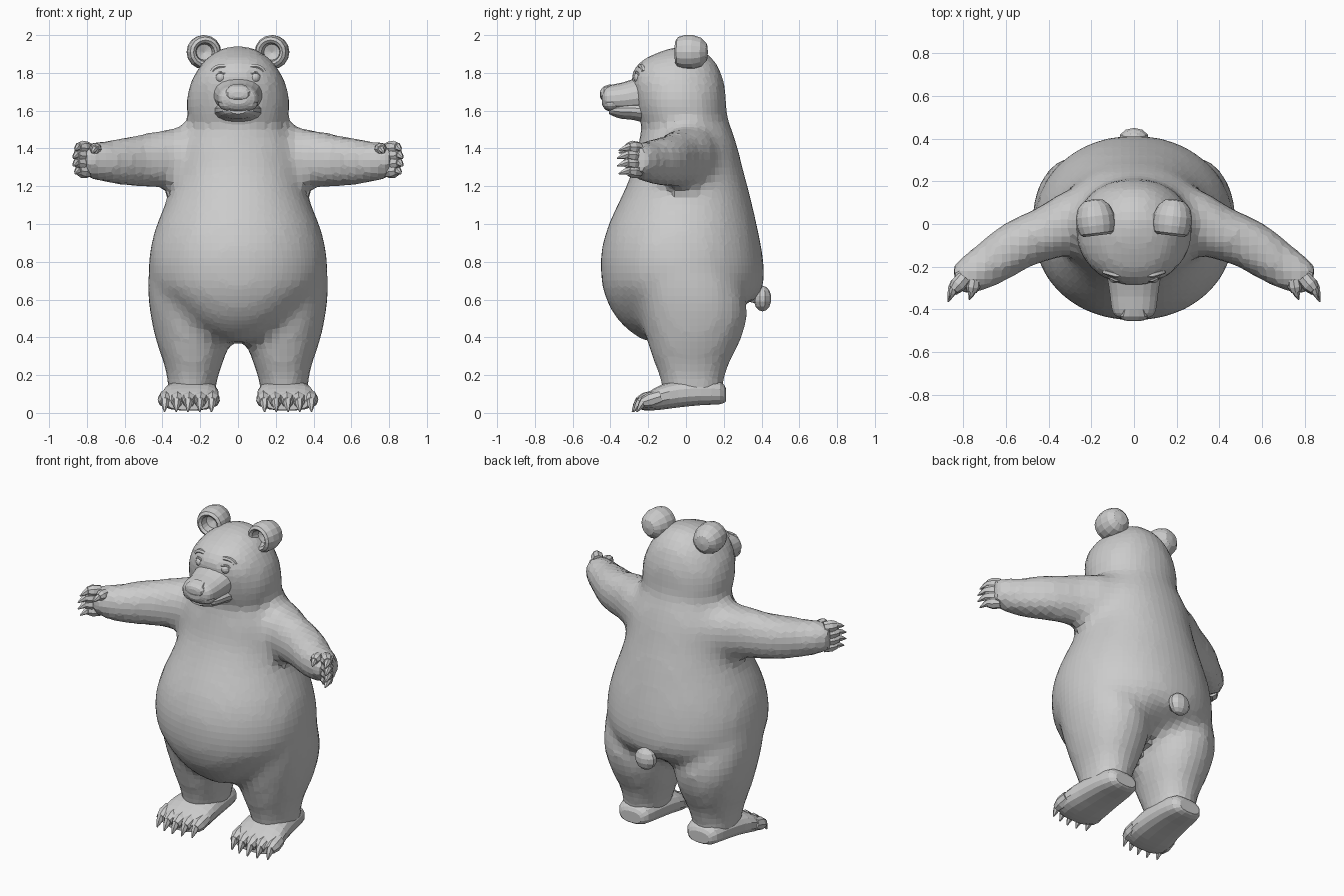
import bpy
import bmesh
import math
from mathutils import Vector, Matrix

cube = bpy.data.objects.get("Cube")
if cube:
    bpy.data.objects.remove(cube, do_unlink=True)

grey = bpy.data.materials.new("plain grey")
grey.use_nodes = True
colour = (.6, .6, .6, 1)
grey.diffuse_color = colour
grey.node_tree.nodes["Principled BSDF"].inputs["Base Color"].default_value = colour


def finish(name, bm, mirror=False):
    """Turn a bmesh into a flat-shaded object, optionally mirrored in x."""
    bmesh.ops.recalc_face_normals(bm, faces=bm.faces)
    mesh = bpy.data.meshes.new(name)
    bm.to_mesh(mesh)
    bm.free()
    mesh.materials.append(grey)
    obj = bpy.data.objects.new(name, mesh)
    bpy.context.collection.objects.link(obj)
    if mirror:
        mod = obj.modifiers.new("mirror", "MIRROR")
        mod.use_mirror_merge = False
    return obj


def smooth_rows(rows, steps):
    """Catmull-Rom interpolation between rows of section measurements."""
    rows = [Vector(r) for r in rows]
    out = []
    for i in range(len(rows) - 1):
        p, a, b, q = rows[max(i - 1, 0)], rows[i], rows[i + 1], rows[min(i + 2, len(rows) - 1)]
        for k in range(steps):
            t = k / steps
            out.append(a + (b - p) * (t * (1 - t) ** 2 / 2) + (b - a) * (t * t * (3 - 2 * t))
                       - (q - a) * (t * t * (1 - t) / 2))
    return out + [rows[-1]]


def loft(bm, sections, n, power=2):
    """Skin closed sections given as (centre, half axis, half axis)."""
    rings = []
    for c, u, v in sections:
        ring = []
        for k in range(n):
            a = math.tau * (k + .5) / n
            co, si = math.cos(a), math.sin(a)
            co = math.copysign(abs(co) ** (2 / power), co)
            si = math.copysign(abs(si) ** (2 / power), si)
            ring.append(bm.verts.new(c + u * co + v * si))
        rings.append(ring)
    for r, s in zip(rings, rings[1:]):
        for k in range(n):
            m = (k + 1) % n
            bm.faces.new((r[k], r[m], s[m], s[k]))
    bm.faces.new(rings[0])
    bm.faces.new(rings[-1])


def upright(rows):
    """Rows of z, x min, x max, y min, y max."""
    return [(Vector(((a + b) / 2, (c + d) / 2, z)), Vector(((b - a) / 2, 0, 0)),
             Vector((0, (d - c) / 2, 0))) for z, a, b, c, d in smooth_rows(rows, 2)]


def lengthwise(rows, steps=2):
    """Rows of y, x min, x max, z min, z max."""
    return [(Vector(((a + b) / 2, y, (c + d) / 2)), Vector(((b - a) / 2, 0, 0)),
             Vector((0, 0, (d - c) / 2))) for y, a, b, c, d in smooth_rows(rows, steps)]


def part(name, sections, n, power=2, mirror=False):
    bm = bmesh.new()
    loft(bm, sections, n, power)
    return finish(name, bm, mirror)


def symmetric(rows):
    return [(p, -w, w, a, b) for p, w, a, b in rows]


def ball(bm, centre, size, u=10, v=7):
    m = Matrix.Translation(centre) @ Matrix.Diagonal((*size, 1))
    bmesh.ops.create_uvsphere(bm, u_segments=u, v_segments=v, radius=1, matrix=m)


def digit(bm, root, knuckle, tip, r):
    """A stubby toe or finger with a tapering claw."""
    root, knuckle, tip = Vector(root), Vector(knuckle), Vector(tip)

    def ring(p, d, rad):
        u = d.cross(Vector((.3, .1, 1))).normalized()
        return p, u * rad, d.cross(u).normalized() * rad
    d, e = knuckle - root, tip - knuckle
    loft(bm, [ring(root, d, r), ring(root + d * .6, d, r * 1.1),
              ring(knuckle, d, r * .75)], 8)
    loft(bm, [ring(knuckle - e * .3, e, r * .6), ring(knuckle + e * .3, e, r * .5),
              ring(tip, e, r * .1)], 6)


# Body: limbs, torso and head fused into one skin
body = bmesh.new()
loft(body, upright([
    (.06, .12, .37, -.12, .2), (.15, .115, .372, -.13, .2), (.25, .085, .39, -.165, .225),
    (.37, .045, .432, -.205, .285), (.5, .025, .462, -.24, .325), (.62, .03, .477, -.262, .31),
    (.74, .06, .475, -.265, .26), (.87, .14, .45, -.25, .2), (1, .24, .39, -.16, .14)]),
    20, 2.15)

# Arms, swept forward: x, y, half thickness, bottom, top
across = Vector((.48, .88, 0))
arm_rows = [(.14, .06, .15, 1.2, 1.52), (.27, .02, .147, 1.19, 1.52), (.395, -.04, .13, 1.195, 1.498),
            (.52, -.085, .12, 1.197, 1.474), (.62, -.145, .115, 1.203, 1.456),
            (.7, -.2, .104, 1.22, 1.44), (.78, -.245, .088, 1.238, 1.437),
            (.83, -.272, .066, 1.262, 1.42)]
loft(body, [(Vector((x, y, (a + b) / 2)), across * r, Vector((0, 0, (b - a) / 2)))
            for x, y, r, a, b in smooth_rows(arm_rows, 2)], 16, 2.2)
copy = bmesh.ops.duplicate(body, geom=body.verts[:] + body.edges[:] + body.faces[:])["geom"]
bmesh.ops.scale(body, vec=(-1, 1, 1), verts=[g for g in copy if isinstance(g, bmesh.types.BMVert)])

# Torso with rounded belly
loft(body, upright(symmetric([
    (.375, .05, -.21, -.02), (.42, .17, -.285, .03), (.5, .285, -.368, .16),
    (.6, .4, -.423, .365), (.7, .468, -.449, .415), (.85, .47, -.451, .405),
    (1, .43, -.41, .375), (1.15, .37, -.34, .34), (1.28, .34, -.285, .305),
    (1.4, .33, -.257, .275), (1.48, .29, -.242, .25), (1.55, .25, -.232, .225)])), 28, 2.1)

# Head
loft(body, upright(symmetric([
    (1.47, .24, -.2, .23), (1.55, .264, -.249, .22), (1.63, .276, -.27, .214),
    (1.71, .265, -.286, .21), (1.78, .238, -.29, .195), (1.84, .2, -.268, .17),
    (1.89, .152, -.195, .13), (1.924, .1, -.108, .085), (1.943, .035, -.035, .045)])), 24, 2.15)
skin = finish("body", body)
remesh = skin.modifiers.new("fuse", "REMESH")
remesh.mode = "VOXEL"
remesh.voxel_size = .04
relax = skin.modifiers.new("relax", "SMOOTH")
relax.factor = .5
relax.iterations = 3

# Feet, toes and claws
part("feet", lengthwise([
    (.212, .17, .31, .06, .13), (.18, .135, .345, .045, .17), (.08, .115, .37, .04, .18),
    (-.04, .105, .39, .028, .175), (-.13, .1, .41, .016, .15), (-.2, .115, .405, .012, .11),
    (-.235, .15, .37, .015, .08)]), 16, 2.6, True)
bm = bmesh.new()
for k in range(5):
    x = .135 + k * .062
    y = -.215 - .035 * math.sin(math.pi * (k + .6) / 5)
    digit(bm, (x, y + .09, .085), (x + .003, y - .005, .055), (x + .006, y - .035, .006), .037)
finish("toes", bm, True)

# Fingers stacked up the paw, plus a thumb on the inner side
bm = bmesh.new()
for k in range(4):
    z = 1.278 + k * .041
    bulge = .016 * math.sin(math.pi * (k + .5) / 4)
    digit(bm, (.795, -.25, z), (.84 + bulge, -.302 - bulge, z + .005),
          (.857 + bulge, -.35 - bulge, z - .012), .034)
digit(bm, (.75, -.26, 1.4), (.76, -.32, 1.395), (.773, -.355, 1.375), .03)
finish("fingers", bm, True)

# Ears: a turned bulb with a hollow facing forward
bm = bmesh.new()
profile = [(0, .105), (.045, .098), (.075, .07), (.09, .025), (.09, -.02), (.08, -.055),
           (.064, -.066), (.05, -.055), (.042, -.01), (0, .005)]
verts = [bm.verts.new((r, y, 0)) for r, y in profile]
edges = [bm.edges.new(pair) for pair in zip(verts, verts[1:])]
bmesh.ops.spin(bm, geom=verts + edges, cent=(0, 0, 0), axis=(0, 1, 0),
               angle=math.tau, steps=16, use_merge=True)
bmesh.ops.remove_doubles(bm, verts=bm.verts, dist=.0005)
bmesh.ops.transform(bm, verts=bm.verts, matrix=Matrix.Translation((.18, .012, 1.91))
                    @ Matrix.Rotation(-.12, 4, "Z"))
finish("ears", bm, True)

# Muzzle, lower jaw and nose
part("muzzle", lengthwise(symmetric([
    (-.22, .135, 1.59, 1.79), (-.28, .122, 1.59, 1.768), (-.34, .113, 1.59, 1.748),
    (-.4, .105, 1.595, 1.736), (-.43, .088, 1.608, 1.722), (-.446, .05, 1.635, 1.7)])), 18, 2.2)
part("lower_jaw", lengthwise(symmetric([
    (-.2, .13, 1.53, 1.66), (-.28, .118, 1.55, 1.655), (-.34, .104, 1.556, 1.65),
    (-.385, .082, 1.57, 1.64), (-.408, .045, 1.583, 1.625)])), 16, 2.1)
part("nose", lengthwise(symmetric([
    (-.4, .055, 1.665, 1.742), (-.435, .066, 1.655, 1.73), (-.45, .055, 1.66, 1.715),
    (-.455, .03, 1.672, 1.7)]), 1), 12, 2.6)

# Upper lips either side of the mouth line
bm = bmesh.new()
ball(bm, (.05, -.391, 1.638), (.054, .047, .038), 12, 8)
finish("lips", bm, True)

# Eyes, eyelids and brows
bm = bmesh.new()
ball(bm, (.09, -.25, 1.775), (.028, .028, .028), 12, 8)
finish("eyes", bm, True)


def arc(name, centre, rx, rz, start, end, thick):
    """A tube bent round the eye."""
    c = Vector(centre)
    sections = []
    for k in range(13):
        a = start + (end - start) * k / 12
        out = Vector((math.cos(a), 0, math.sin(a)))
        p = c + Vector((rx * out.x, max(out.x, 0) * .018, rz * out.z))
        sections.append((p, out * thick, Vector((0, thick, 0))))
    part(name, sections, 6, 2, True)


arc("eyelids", (.09, -.264, 1.775), .03, .028, 0, math.tau, .007)
arc("brows", (.085, -.24, 1.79), .055, .045, .4, 2.7, .014)

# Tail, with a stump that joins it to the back
bm = bmesh.new()
ball(bm, (0, .405, .605), (.07, .047, .068), 10, 7)
ball(bm, (0, .365, .63), (.045, .05, .05), 8, 6)
finish("tail", bm)
